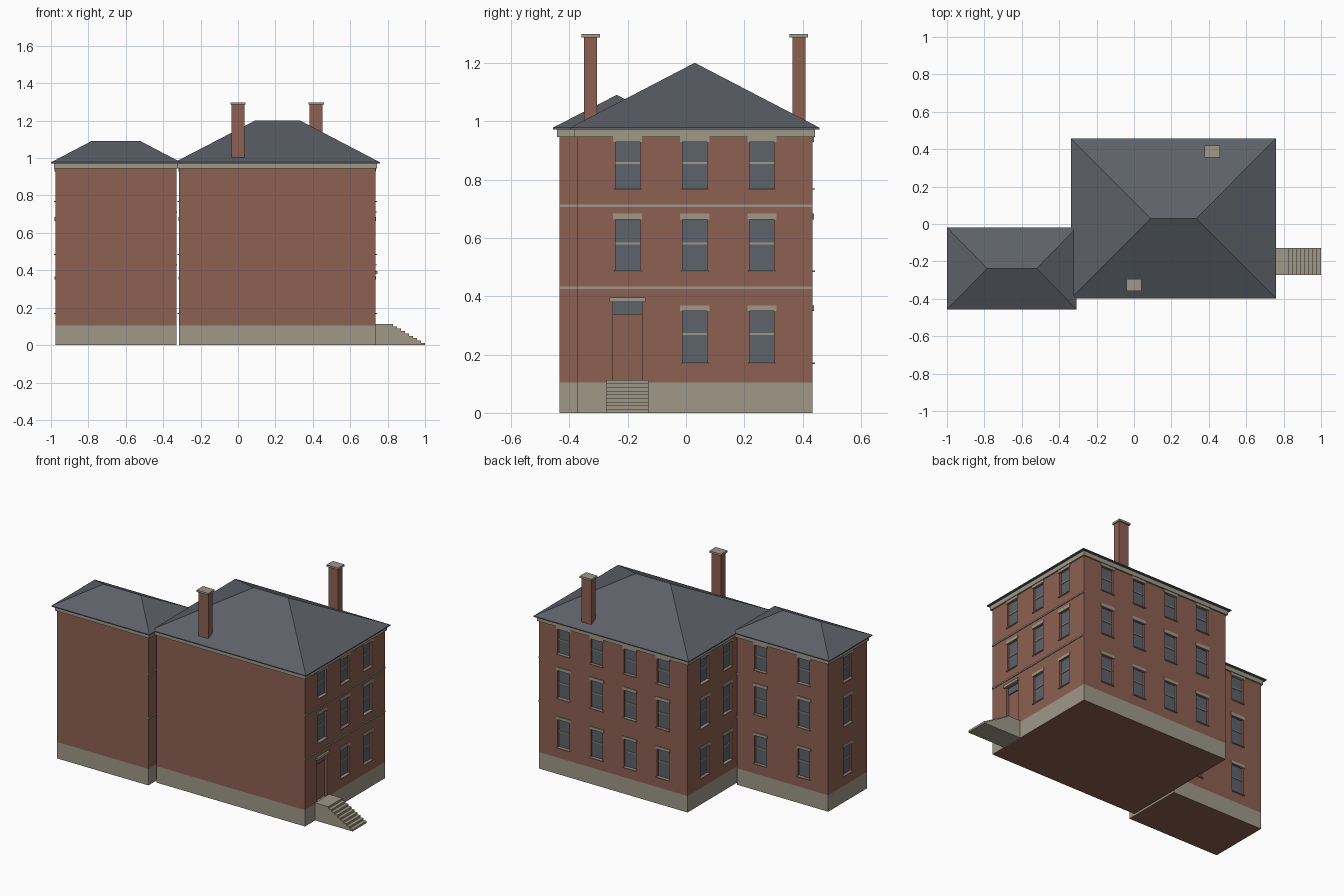
import bpy, bmesh

old = bpy.data.objects.get("Cube")
if old:
    bpy.data.objects.remove(old, do_unlink=True)


def material(name, r, g, b):
    m = bpy.data.materials.new(name)
    m.use_nodes = True
    m.diffuse_color = (r, g, b, 1)
    m.node_tree.nodes["Principled BSDF"].inputs["Base Color"].default_value = (r, g, b, 1)
    return m


brick = material("red brick", 0.27, 0.115, 0.083)
stone = material("pale stone", 0.35, 0.315, 0.25)
slate = material("grey slate", 0.11, 0.12, 0.14)
glass = material("window glass", 0.11, 0.124, 0.146)


def finish(bm, name, *mats):
    bmesh.ops.recalc_face_normals(bm, faces=bm.faces)
    mesh = bpy.data.meshes.new(name)
    bm.to_mesh(mesh)
    bm.free()
    for m in mats:
        mesh.materials.append(m)
    ob = bpy.data.objects.new(name, mesh)
    bpy.context.collection.objects.link(ob)
    return ob


def add_box(bm, lo, hi):
    verts = bmesh.ops.create_cube(bm, size=1)["verts"]
    for v in verts:
        v.co = [(hi[i] if v.co[i] > 0 else lo[i]) for i in range(3)]


def boxes(name, mat, spans):
    bm = bmesh.new()
    for lo, hi in spans:
        add_box(bm, lo, hi)
    return finish(bm, name, mat)


def on_wall(wall, u, width, z0, z1, d0, d1):
    """Box at u along a wall, from d0 to d1 outwards of its plane."""
    axis, sign, plane = wall
    a, b = sorted((plane + sign * d0, plane + sign * d1))
    lo, hi = [0, 0, z0], [0, 0, z1]
    lo[axis], hi[axis] = a, b
    lo[1 - axis], hi[1 - axis] = u - width / 2, u + width / 2
    return lo, hi


# Storeys: sill, glass top, middle bar, lintel top
storeys = [(0.172, 0.35, 0.27, 0.368), (0.488, 0.663, 0.581, 0.684), (0.77, 0.928, 0.857, 0.947)]
DEPTH = 0.015
BASE, EAVE = 0.105, 0.975
DOOR_Y = -0.2


def block(name, x0, x1, y0, y1, ridge_x, ridge_z, window_walls, door_wall=None):
    cuts, panes, trims = [], [], []
    for wall, columns in window_walls:
        for u in columns:
            for sill, top, bar, lintel in storeys:
                if wall == door_wall and u == DOOR_Y and sill < 0.2:
                    continue
                cuts.append(on_wall(wall, u, 0.084, sill, top, -DEPTH, 0.05))
                panes.append(on_wall(wall, u, 0.084, sill, top, -DEPTH - 0.004, -DEPTH + 0.002))
                trims += [on_wall(wall, u, 0.084, bar - 0.003, bar + 0.003, -DEPTH, -DEPTH + 0.006),
                          on_wall(wall, u, 0.1, top, lintel, -0.01, 0.004),
                          on_wall(wall, u, 0.094, sill - 0.005, sill, -DEPTH, 0.008)]
    # Doorway with transom light and hood
    if door_wall:
        cuts.append(on_wall(door_wall, DOOR_Y, 0.1, BASE - 0.02, 0.38, -0.02, 0.05))
        panes.append(on_wall(door_wall, DOOR_Y, 0.1, 0.337, 0.38, -0.024, -0.014))
        trims.append(on_wall(door_wall, DOOR_Y, 0.124, 0.38, 0.396, -0.01, 0.012))

    # Brick walls with window openings cut in
    walls = boxes(name + "_walls", brick, [((x0, y0, BASE), (x1, y1, 0.96))])
    cutter = boxes(name + "_cutter", brick, cuts)
    cutter.hide_render = True
    mod = walls.modifiers.new("openings", "BOOLEAN")
    mod.operation, mod.solver, mod.object = "DIFFERENCE", "EXACT", cutter
    bpy.context.view_layer.update()
    cut_mesh = bpy.data.meshes.new_from_object(
        walls.evaluated_get(bpy.context.evaluated_depsgraph_get()))
    walls.modifiers.clear()
    walls.data = cut_mesh
    bpy.data.objects.remove(cutter, do_unlink=True)

    boxes(name + "_window_panes", glass, panes)
    boxes(name + "_window_trim", stone, trims)

    # Stone base with a brick underside
    base = boxes(name + "_base", stone, [((x0, y0, 0), (x1, y1, BASE))])
    base.data.materials.append(brick)
    for p in base.data.polygons:
        p.material_index = int(p.normal.z < -0.5)

    # Cornice
    c = 0.009
    boxes(name + "_cornice", stone, [((x0 - c, y0 - c, 0.945), (x1 + c, y1 + c, EAVE - 0.002))])

    # Hipped roof with a thin eave edge
    o = 0.023
    bm = bmesh.new()
    corners = [(x0 - o, y0 - o), (x1 + o, y0 - o), (x1 + o, y1 + o), (x0 - o, y1 + o)]
    low = [bm.verts.new((x, y, EAVE - 0.003)) for x, y in corners]
    a, b, c, d = up = [bm.verts.new((x, y, EAVE + 0.003)) for x, y in corners]
    left, right = [bm.verts.new((x, (y0 + y1) / 2, ridge_z)) for x in ridge_x]
    bm.faces.new(low)
    for i in range(4):
        j = (i + 1) % 4
        bm.faces.new((low[i], low[j], up[j], up[i]))
    for face in ((a, b, right, left), (b, c, right), (c, d, left, right), (d, a, left)):
        bm.faces.new(face)
    finish(bm, name + "_roof", slate)


side_columns = [DOOR_Y, 0.03, 0.26]
entrance = (0, 1, 0.735)
block("main_house", -0.315, 0.735, -0.374, 0.434, (0.09, 0.333), 1.2,
      [(entrance, side_columns), ((0, -1, -0.315), side_columns),
       ((1, 1, 0.434), [0.21 + 0.234 * k for k in (-1.5, -0.5, 0.5, 1.5)])], entrance)
block("wing", -0.976, -0.33, -0.433, -0.042, (-0.785, -0.52), 1.09,
      [((1, 1, -0.042), [-0.803, -0.497]), ((0, -1, -0.976), [-0.237])])

# String courses on the entrance side
for z in (0.425, 0.705):
    boxes("string_course", stone, [((0.73, -0.374, z), (0.74, 0.434, z + 0.009)),
                                   ((-0.335, -0.433, z), (-0.325, -0.042, z + 0.009))])

# Entrance steps, one closed stair profile pushed across
steps, rise, run, edge = 9, 0.0125, 0.0214, 1.0
profile = [(0.735, 0), (edge, 0)]
for i in range(steps):
    x = edge - i * run
    profile += [(x, (i + 1) * rise), (x - run if i < steps - 1 else 0.735, (i + 1) * rise)]
bm = bmesh.new()
face = bm.faces.new([bm.verts.new((x, -0.272, z)) for x, z in profile])
side = bmesh.ops.extrude_face_region(bm, geom=[face])["geom"]
bmesh.ops.translate(bm, vec=(0, 0.143, 0), verts=[v for v in side if isinstance(v, bmesh.types.BMVert)])
finish(bm, "entrance_steps", stone)

# Chimneys with stone caps
for label, x, y in (("front", 0.0, -0.327), ("back", 0.418, 0.387)):
    boxes(label + "_chimney", brick, [((x - 0.035, y - 0.022, 0.995), (x + 0.035, y + 0.022, 1.288))])
    boxes(label + "_chimney_cap", stone, [((x - 0.041, y - 0.032, 1.286), (x + 0.041, y + 0.032, 1.298))])
